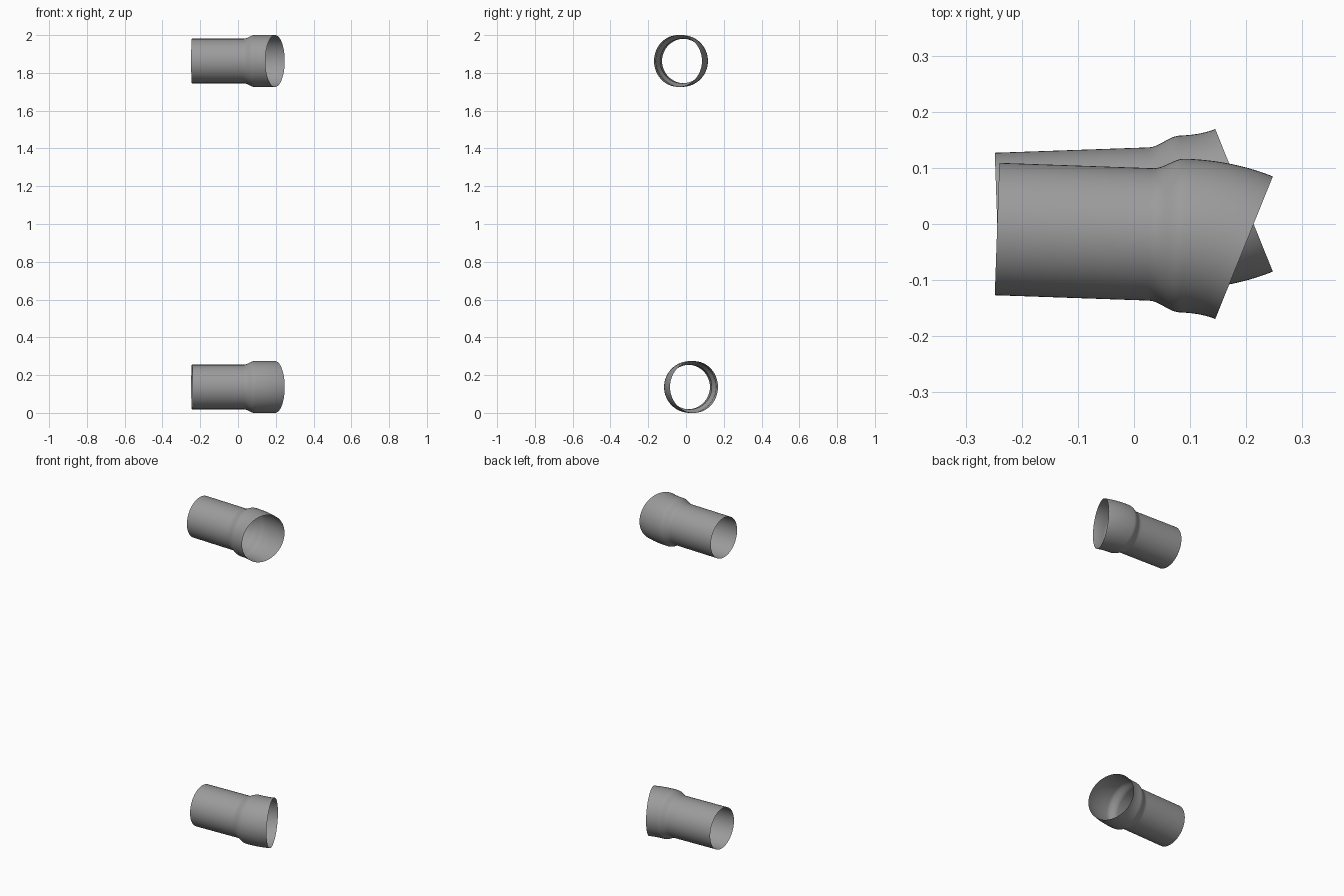
import bpy, bmesh
from math import sin, cos, pi, radians

if "Cube" in bpy.data.objects:
    bpy.data.objects.remove(bpy.data.objects["Cube"])

SEGS = 64
R_TUBE, R_BELL = 0.118, 0.137
BEND_START, BEND_LEN = 0.324, 0.119   # distances along the centreline

# dark grey metal
metal = bpy.data.materials.new("dark_grey")
metal.diffuse_color = (0.33, 0.33, 0.33, 1)
metal.use_nodes = True
metal.node_tree.nodes["Principled BSDF"].inputs["Base Color"].default_value = metal.diffuse_color


def radius(s):
    # straight tube, smooth flare, then constant bell
    t = min(max((s - 0.275) / 0.055, 0), 1)
    return R_TUBE + (R_BELL - R_TUBE) * t * t * (3 - 2 * t)


def heading(s):
    # slight tilt, then the bell turns sideways
    t = max((s - BEND_START) / BEND_LEN, 0)
    return radians(-2 - 20 * t ** 1.3)


def make_pipe(name, z, side):
    bm = bmesh.new()
    total = BEND_START + BEND_LEN
    stations = [0, 0.09, 0.18] + [0.27 + (total - 0.27) * i / 28 for i in range(29)]
    x, y, prev, rings = -0.244, -0.009, 0, []
    for s in stations:
        mid = heading((s + prev) / 2)
        x += (s - prev) * cos(mid)
        y += (s - prev) * sin(mid)
        prev = s
        a, r = heading(s), radius(s)
        ring = []
        for k in range(SEGS):
            u = 2 * pi * k / SEGS
            ring.append(bm.verts.new((x - r * cos(u) * sin(a),
                                      side * (y + r * cos(u) * cos(a)),
                                      z + r * sin(u))))
        rings.append(ring)
    # skin of the open-ended pipe, facing outward
    for p, q in zip(rings, rings[1:]):
        for k in range(SEGS):
            n = (k + 1) % SEGS
            quad = (p[k], p[n], q[n], q[k])
            bm.faces.new(quad[::-1] if side > 0 else quad).smooth = True
    mesh = bpy.data.meshes.new(name)
    bm.to_mesh(mesh)
    bm.free()
    mesh.materials.append(metal)
    bpy.context.collection.objects.link(bpy.data.objects.new(name, mesh))


# upper pipe bends to the front, lower pipe is its mirror image
make_pipe("upper_pipe", 2 - R_BELL, 1)
make_pipe("lower_pipe", R_BELL, -1)
